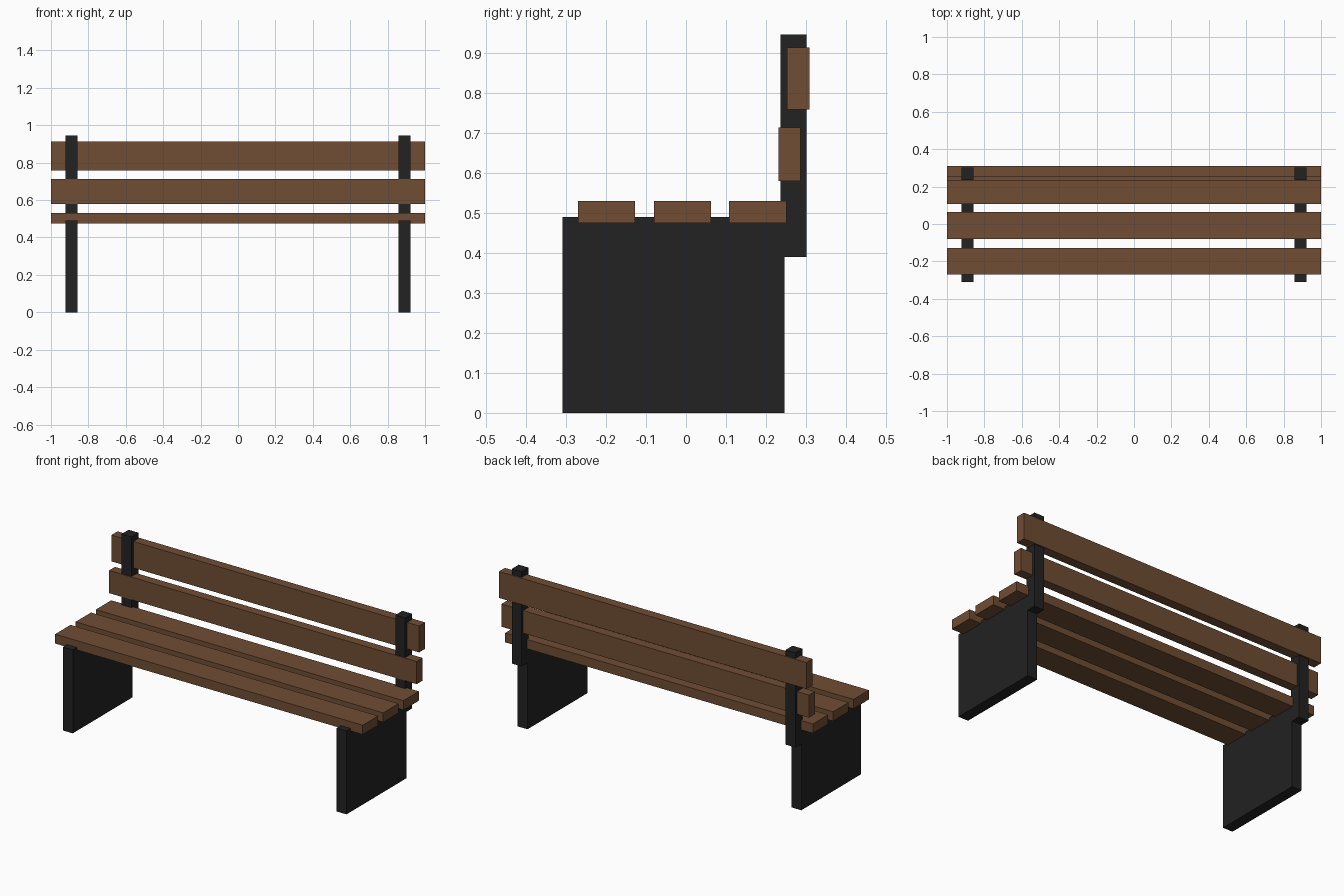
import bpy
import bmesh
from mathutils import Matrix

if "Cube" in bpy.data.objects:
    bpy.data.objects.remove(bpy.data.objects["Cube"])


def material(name, rgb):
    mat = bpy.data.materials.new(name)
    mat.diffuse_color = (*rgb, 1.0)
    mat.use_nodes = True
    mat.node_tree.nodes["Principled BSDF"].inputs["Base Color"].default_value = mat.diffuse_color
    return mat


def box(name, x, y, z, mat):
    """Box spanning the given (min, max) range on each axis."""
    spans = (x, y, z)
    size = [hi - lo for lo, hi in spans]
    bm = bmesh.new()
    bmesh.ops.create_cube(bm, size=1.0, matrix=Matrix.Diagonal((*size, 1.0)))
    mesh = bpy.data.meshes.new(name)
    bm.to_mesh(mesh)
    bm.free()
    mesh.materials.append(mat)
    obj = bpy.data.objects.new(name, mesh)
    obj.location = [(lo + hi) / 2 for lo, hi in spans]
    bpy.context.collection.objects.link(obj)
    return obj


wood = material("brown wood", (0.162, 0.074, 0.034))
metal = material("dark metal", (0.016, 0.016, 0.016))

FULL = (-1.0, 1.0)

# Side supports: solid leg panel and backrest post at each end
for side, x in (("left", (-0.922, -0.858)), ("right", (0.858, 0.922))):
    box(f"leg_panel_{side}", x, (-0.309, 0.246), (0.0, 0.49), metal)
    box(f"back_post_{side}", x, (0.236, 0.301), (0.39, 0.946), metal)

# Three seat planks, slightly sunk into the leg panels
for i, y in enumerate((-0.27, -0.08, 0.108)):
    box(f"seat_plank_{i + 1}", FULL, (y, y + 0.143), (0.475, 0.53), wood)

# Backrest planks: the lower sits forward on the posts, the upper behind
box("back_plank_lower", FULL, (0.231, 0.286), (0.58, 0.713), wood)
box("back_plank_upper", FULL, (0.253, 0.309), (0.758, 0.913), wood)
